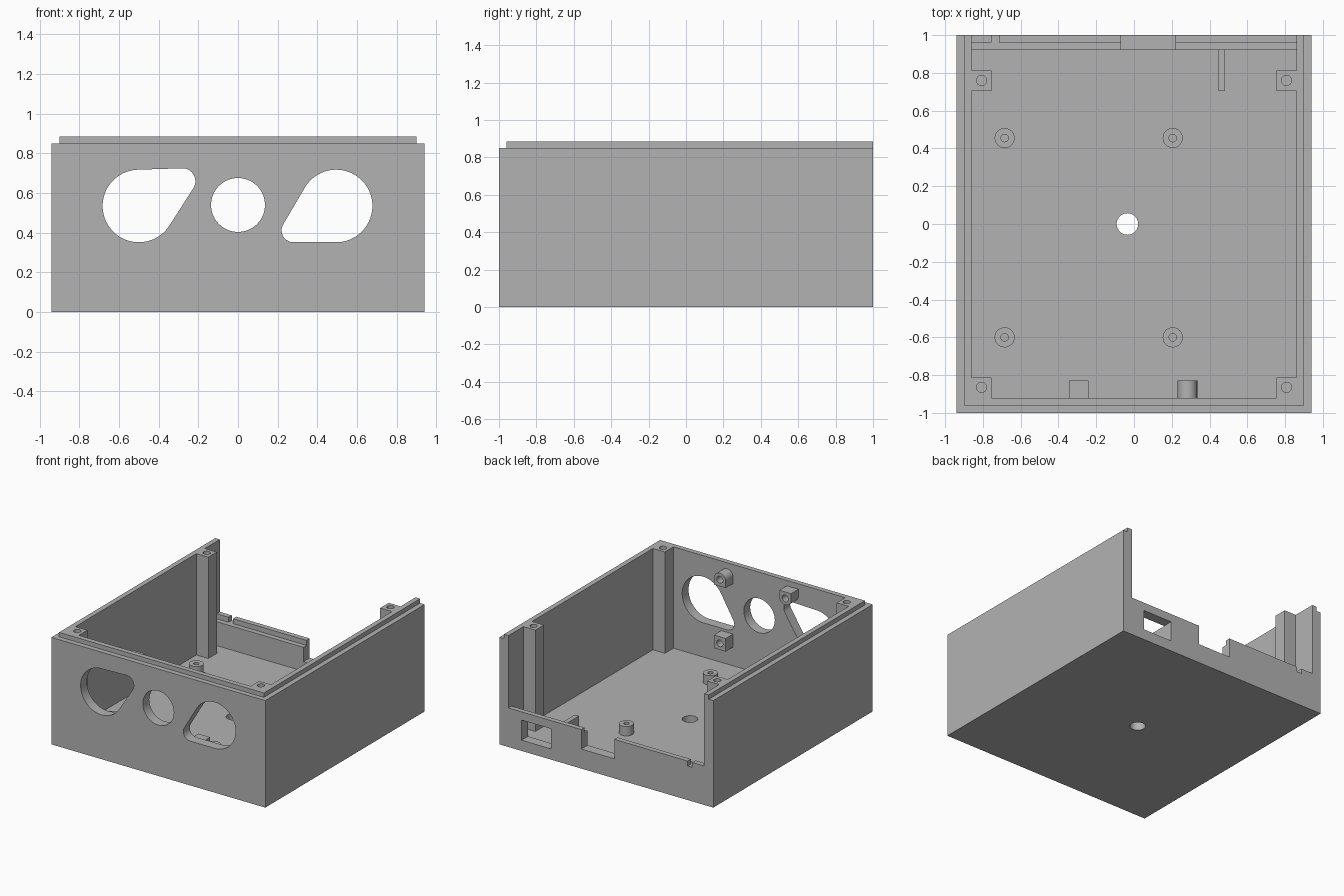
import bpy, bmesh, math
from mathutils import Vector

cube = bpy.data.objects.get("Cube")
if cube:
    bpy.data.objects.remove(cube, do_unlink=True)

GREY = (0.45, 0.45, 0.45, 1)
grey = bpy.data.materials.new("matte grey plastic")
grey.use_nodes = True
grey.diffuse_color = GREY
grey.node_tree.nodes["Principled BSDF"].inputs["Base Color"].default_value = GREY

FLOOR, RIM, TOP = 0.08, 0.85, 0.885
OUT_X, IN_X, IN_Y = 0.94, 0.86, 0.92


def prism(name, outline, axis, lo, hi):
    """Extrude a flat outline along y or z."""
    bm = bmesh.new()
    place = (lambda a, b: (a, b, lo)) if axis == "z" else (lambda a, b: (a, lo, b))
    face = bm.faces.new([bm.verts.new(place(a, b)) for a, b in outline])
    ext = bmesh.ops.extrude_face_region(bm, geom=[face])
    shift = Vector((0, 0, hi - lo)) if axis == "z" else Vector((0, hi - lo, 0))
    bmesh.ops.translate(bm, vec=shift,
                        verts=[v for v in ext["geom"] if isinstance(v, bmesh.types.BMVert)])
    bmesh.ops.recalc_face_normals(bm, faces=bm.faces)
    mesh = bpy.data.meshes.new(name)
    bm.to_mesh(mesh)
    bm.free()
    mesh.materials.append(grey)
    obj = bpy.data.objects.new(name, mesh)
    bpy.context.collection.objects.link(obj)
    return obj


def box(name, x0, x1, y0, y1, z0, z1):
    return prism(name, [(x0, y0), (x1, y0), (x1, y1), (x0, y1)], "z", z0, z1)


def arc(cx, cy, r, start, end, n=32):
    steps = [start + (end - start) * i / n for i in range(n + 1)]
    return [(cx + r * math.cos(t), cy + r * math.sin(t)) for t in steps]


def circle(cx, cy, r, n=40):
    return arc(cx, cy, r, 0, math.tau, n)[:-1]


def teardrop(big, r_big, small, r_small):
    """Outline wrapped around a large and a small circle."""
    d = Vector(small) - Vector(big)
    a = math.atan2(d.y, d.x)
    t = math.acos((r_big - r_small) / d.length)
    return (arc(*big, r_big, a + t, a + math.tau - t, 48)
            + arc(*small, r_small, a - t, a + t, 16))


def cut(target, *cutters):
    """Subtract the cutters and discard them."""
    for cutter in cutters:
        cutter.hide_render = True
        mod = target.modifiers.new("cut", "BOOLEAN")
        mod.operation = "DIFFERENCE"
        mod.solver = "EXACT"
        mod.object = cutter
        bpy.context.view_layer.update()
        deps = bpy.context.evaluated_depsgraph_get()
        mesh = bpy.data.meshes.new_from_object(target.evaluated_get(deps))
        target.modifiers.clear()
        target.data = mesh
        bpy.data.objects.remove(cutter, do_unlink=True)


def smooth(obj):
    bpy.ops.object.select_all(action="DESELECT")
    obj.select_set(True)
    bpy.context.view_layer.objects.active = obj
    bpy.ops.object.shade_smooth_by_angle(angle=math.radians(30))


# Enclosure shell with floor, walls and stepped rim
shell = box("enclosure_shell", -OUT_X, OUT_X, -1, 1, 0, TOP)
cut(shell,
    box("cavity", -IN_X, IN_X, -IN_Y, IN_Y, FLOOR, 1.2),
    box("rim_left", 0.90, 1.1, -1.2, 1.2, RIM, 1.2),
    box("rim_right", -1.1, -0.90, -1.2, 1.2, RIM, 1.2),
    box("rim_front", -1.1, 1.1, -1.2, -0.96, RIM, 1.2))

# Low back wall: thin outer tongue, notch, cable slot and port window
cut(shell,
    box("back_opening", -IN_X, IN_X, 0.8, 1.2, 0.31, 1.2),
    box("back_step", -IN_X, IN_X, 0.8, 0.96, 0.27, 1.2),
    box("tongue_notch", -0.755, -0.715, 0.8, 1.2, 0.27, 1.2),
    box("cable_slot", -0.07, 0.22, 0.8, 1.2, 0.155, 1.2),
    box("port_window", 0.485, 0.745, 0.8, 1.2, 0.085, 0.245))

# Front openings and floor hole
cut(shell,
    prism("round_opening", circle(0, 0.54, 0.136, 64), "y", -1.2, -0.9),
    prism("right_opening", teardrop((-0.5, 0.535), 0.183, (-0.28, 0.66), 0.065), "y", -1.2, -0.9),
    prism("left_opening", teardrop((0.495, 0.535), 0.183, (0.28, 0.412), 0.06), "y", -1.2, -0.9),
    prism("floor_hole", circle(-0.035, 0, 0.057), "z", -0.1, 0.2))
smooth(shell)

# Corner lid posts with screw holes
for side, sx in (("left", 1), ("right", -1)):
    for end, y0 in (("front", -0.92), ("back", 0.705)):
        x0, x1 = sorted((sx * 0.755, sx * IN_X))
        post = box(f"{end}_{side}_post", x0, x1, y0, y0 + 0.107, FLOOR, TOP)
        cut(post, prism("hole", circle(sx * 0.807, y0 + 0.055, 0.027, 24), "z", 0.6, 1))
        smooth(post)

# Board standoffs on the floor
for side, x in (("left", 0.205), ("right", -0.685)):
    for end, y in (("front", -0.6), ("back", 0.455)):
        standoff = prism(f"{end}_{side}_standoff", circle(x, y, 0.053), "z", FLOOR, 0.155)
        cut(standoff, prism("hole", circle(x, y, 0.02, 24), "z", 0.09, 0.3))
        smooth(standoff)

# Rib beside the port
box("port_rib", 0.447, 0.483, 0.705, IN_Y, FLOOR, 0.245)

# Screw blocks behind the front wall, some with one rounded end
H = 0.052
for name, x, z, rounded in (("upper_left", 0.283, 0.785, 1), ("upper_right", -0.292, 0.79, -1),
                            ("lower_left", 0.283, 0.28, 0), ("lower_right", -0.292, 0.28, 0)):
    if rounded:
        outline = [(x - rounded * H, z - rounded * H), (x + rounded * H, z - rounded * H)]
        start = 0 if rounded > 0 else math.pi
        outline += arc(x, z, H, start, start + math.pi, 20)
    else:
        outline = [(x - H, z - H), (x + H, z - H), (x + H, z + H), (x - H, z + H)]
    block = prism(f"{name}_screw_block", outline, "y", -IN_Y, -0.828)
    cut(block, prism("hole", circle(x, z, 0.027, 24), "y", -0.9, -0.7))
    smooth(block)
